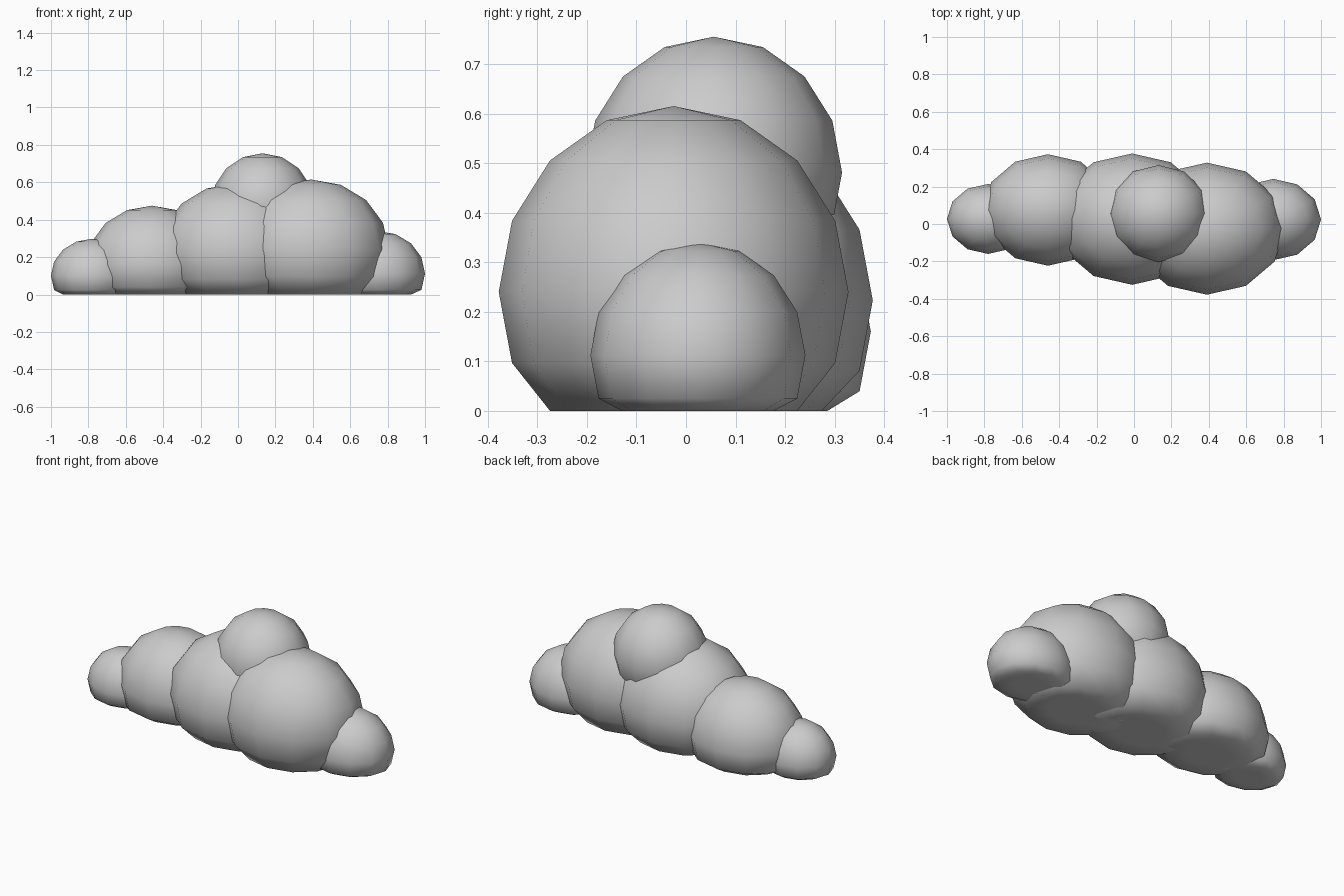
import bpy

if "Cube" in bpy.data.objects:
    bpy.data.objects.remove(bpy.data.objects["Cube"])

# Cloud puffs: name, centre, radii
PUFFS = [
    ("puff_far_left", (-0.78, 0.027, 0.10), (0.22, 0.187, 0.198)),
    ("puff_left", (-0.46, 0.075, 0.16), (0.35, 0.298, 0.315)),
    ("puff_middle", (-0.01, 0.026, 0.223), (0.413, 0.351, 0.372)),
    ("puff_right", (0.39, -0.025, 0.24), (0.417, 0.353, 0.375)),
    ("puff_far_right", (0.745, 0.024, 0.112), (0.255, 0.217, 0.228)),
    ("puff_top", (0.131, 0.056, 0.481), (0.274, 0.259, 0.274)),
]


def puff(name, centre, radii):
    """Low-poly smooth ball whose underside is pressed flat onto z = 0."""
    bpy.ops.mesh.primitive_uv_sphere_add(segments=12, ring_count=8, radius=1)
    obj = bpy.context.object
    obj.name = name
    for v in obj.data.vertices:
        v.co = [c + r * p for c, r, p in zip(centre, radii, v.co)]
        v.co.z = max(v.co.z, 0.0)
    bpy.ops.object.shade_smooth()


for spec in PUFFS:
    puff(*spec)
